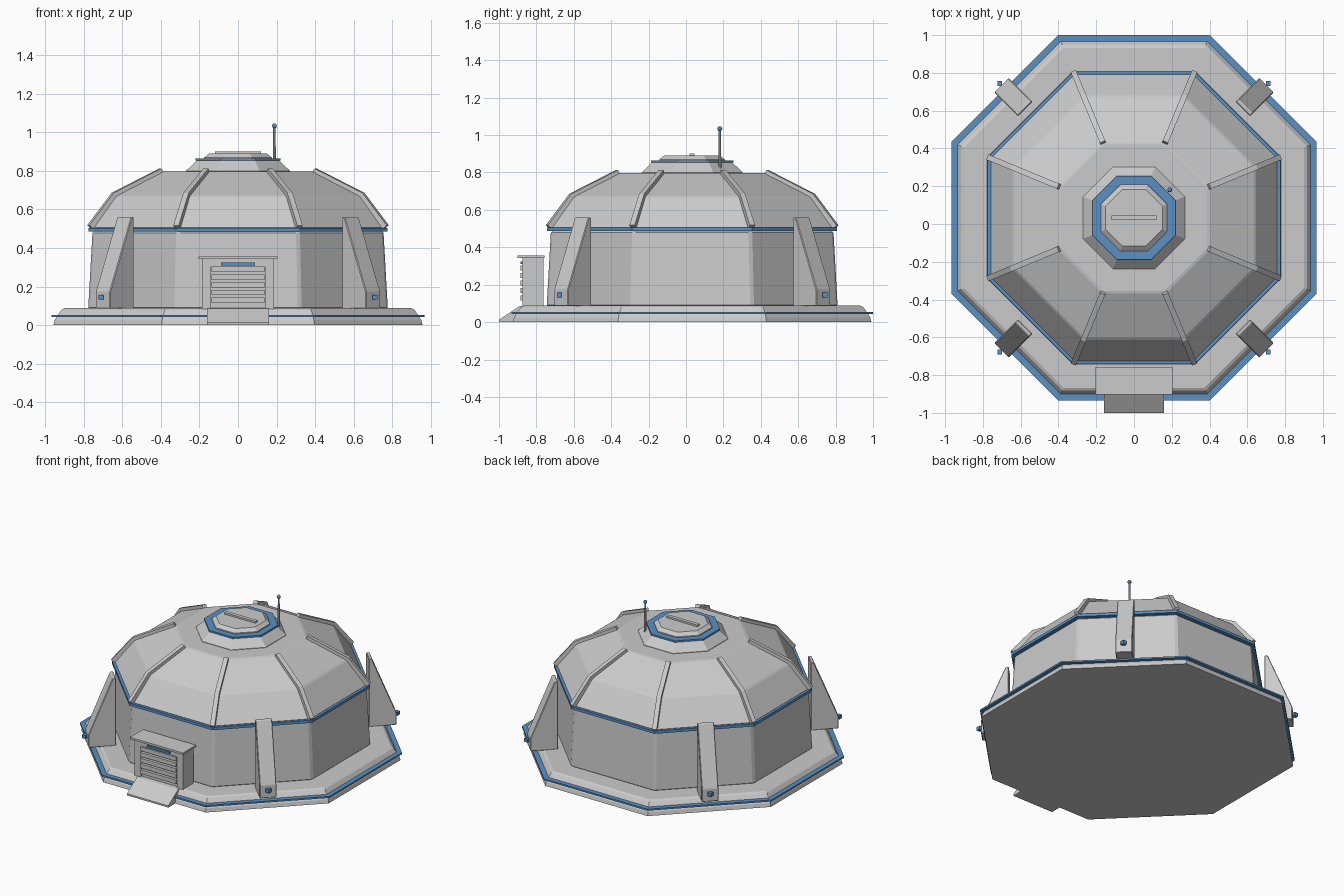
import bpy, bmesh
from math import pi, cos, sin, radians
from mathutils import Matrix, Vector

if "Cube" in bpy.data.objects:
    bpy.data.objects.remove(bpy.data.objects["Cube"])

CY = 0.033                      # centre of the octagon in y
K = 1 / cos(pi / 8)             # apothem -> corner radius
blue = bpy.data.materials.new("blue_trim")
blue.diffuse_color = (0.1, 0.28, 0.55, 1)
blue.use_nodes = True
blue.node_tree.nodes["Principled BSDF"].inputs["Base Color"].default_value = blue.diffuse_color


def finish(name, bm, mat=None, bevel=0):
    bmesh.ops.recalc_face_normals(bm, faces=bm.faces)
    me = bpy.data.meshes.new(name)
    bm.to_mesh(me)
    bm.free()
    ob = bpy.data.objects.new(name, me)
    bpy.context.collection.objects.link(ob)
    if mat:
        me.materials.append(mat)
    if bevel:
        m = ob.modifiers.new("bevel", 'BEVEL')
        m.width, m.segments, m.limit_method = bevel, 1, 'ANGLE'
        m.angle_limit = radians(20)
    return ob


def octagon(name, profile, mat=None, bevel=0, hollow=False):
    """Stack octagonal rings given as (apothem, z); hollow closes the profile into a band."""
    bm = bmesh.new()
    rings = [[bm.verts.new((a * K * cos(pi / 8 + i * pi / 4),
                            CY + a * K * sin(pi / 8 + i * pi / 4), z)) for i in range(8)]
             for a, z in profile]
    pairs = list(zip(rings, rings[1:]))
    if hollow:
        pairs.append((rings[-1], rings[0]))
    else:
        bm.faces.new(rings[0])
        bm.faces.new(rings[-1])
    for lo, hi in pairs:
        for i in range(8):
            j = (i + 1) % 8
            bm.faces.new((lo[i], lo[j], hi[j], hi[i]))
    return finish(name, bm, mat, bevel)


def band(name, inner, outer, z0, z1):
    return octagon(name, [(inner, z0), (outer, z0), (outer, z1), (inner, z1)], blue, hollow=True)


def plate(name, profile, width, angle, origin=(0, CY, 0), bevel=0):
    """Extrude an (outward, z) outline sideways by width and turn it to the given angle."""
    bm = bmesh.new()
    f = bm.faces.new([bm.verts.new((r, -width / 2, z)) for r, z in profile])
    ext = bmesh.ops.extrude_face_region(bm, geom=[f])
    bmesh.ops.translate(bm, vec=(0, width, 0),
                        verts=[v for v in ext['geom'] if isinstance(v, bmesh.types.BMVert)])
    bm.transform(Matrix.Translation(origin) @ Matrix.Rotation(angle, 4, 'Z'))
    return finish(name, bm, None, bevel)


def box(name, x, y, z, mat=None, bevel=0):
    bm = bmesh.new()
    bmesh.ops.create_cube(bm, size=1)
    for v in bm.verts:
        v.co = Vector([(r[0] + r[1]) / 2 + c * (r[1] - r[0]) for r, c in zip((x, y, z), v.co)])
    return finish(name, bm, mat, bevel)


# Foundation
octagon("foundation", [(0.958, 0), (0.952, 0.025), (0.94, 0.045), (0.915, 0.08), (0.90, 0.088)])
band("foundation_trim", 0.93, 0.967, 0.042, 0.053)

# Walls, dome and roof collar
octagon("walls", [(0.778, 0.08), (0.755, 0.49)], bevel=0.012)
band("wall_trim", 0.74, 0.775, 0.486, 0.505)
octagon("dome", [(0.762, 0.50), (0.642, 0.67), (0.395, 0.797)], bevel=0.008)
octagon("roof_collar", [(0.27, 0.79), (0.27, 0.80), (0.21, 0.858)])
band("hatch_trim", 0.17, 0.221, 0.853, 0.864)
octagon("roof_hatch", [(0.178, 0.85), (0.175, 0.87), (0.15, 0.89)])
box("hatch_handle", (-0.12, 0.12), (0.02, 0.045), (0.88, 0.902))

# Ribs on the dome corners
path = [(0.765 * K, 0.508), (0.642 * K, 0.67), (0.397 * K, 0.795)]
lifted = [(r + dr, z + dz) for (r, z), (dr, dz) in
          zip(path, [(0.013, 0.010), (0.010, 0.016), (0.006, 0.018)])]
sunk = [(r - 0.01, z - 0.01) for r, z in path]
for i in range(8):
    plate(f"dome_rib_{i + 1}", lifted + sunk[::-1], 0.03, pi / 8 + i * pi / 4)

# Buttresses with marker lights on the four diagonals
wedge = [(0.815, 0.085), (0.815, 0.56), (0.835, 0.56), (0.992, 0.175), (0.992, 0.085)]
for i in range(4):
    a = pi / 4 + i * pi / 2
    plate(f"buttress_{i + 1}", wedge, 0.107, a, bevel=0.004)
    x, y = 1.005 * cos(a), CY + 1.005 * sin(a)
    box(f"marker_light_{i + 1}", (x - 0.013, x + 0.013), (y - 0.013, y + 0.013),
        (0.132, 0.157), blue)

# Entrance: frame, canopy, shutter and ramp
box("door_frame_top", (-0.188, 0.188), (-0.875, -0.762), (0.30, 0.345))
for s, side in ((-1, "left"), (1, "right")):
    box(f"door_frame_{side}", sorted((s * 0.14, s * 0.188)), (-0.875, -0.762), (0.08, 0.30))
box("door_panel", (-0.14, 0.14), (-0.865, -0.762), (0.08, 0.30))
box("door_canopy", (-0.205, 0.205), (-0.902, -0.757), (0.343, 0.357))
for i in range(5):
    z = 0.115 + i * 0.04
    box(f"door_slat_{i + 1}", (-0.138, 0.138), (-0.885, -0.86), (z, z + 0.028))
box("door_light", (-0.088, 0.088), (-0.885, -0.87), (0.31, 0.325), blue)
plate("ramp", [(0.85, 0), (0.85, 0.088), (0.89, 0.085), (1.0, 0.012), (1.0, 0)],
      0.32, -pi / 2, (0, 0, 0))

# Antenna on the collar
bm = bmesh.new()
bmesh.ops.create_cone(bm, cap_ends=True, segments=8, radius1=0.008, radius2=0.006, depth=0.21,
                      matrix=Matrix.Translation((0.189, 0.181, 0.925)))
finish("antenna_mast", bm)
bm = bmesh.new()
bmesh.ops.create_uvsphere(bm, u_segments=10, v_segments=6, radius=0.013,
                          matrix=Matrix.Translation((0.189, 0.181, 1.034)))
finish("antenna_tip", bm, blue)
